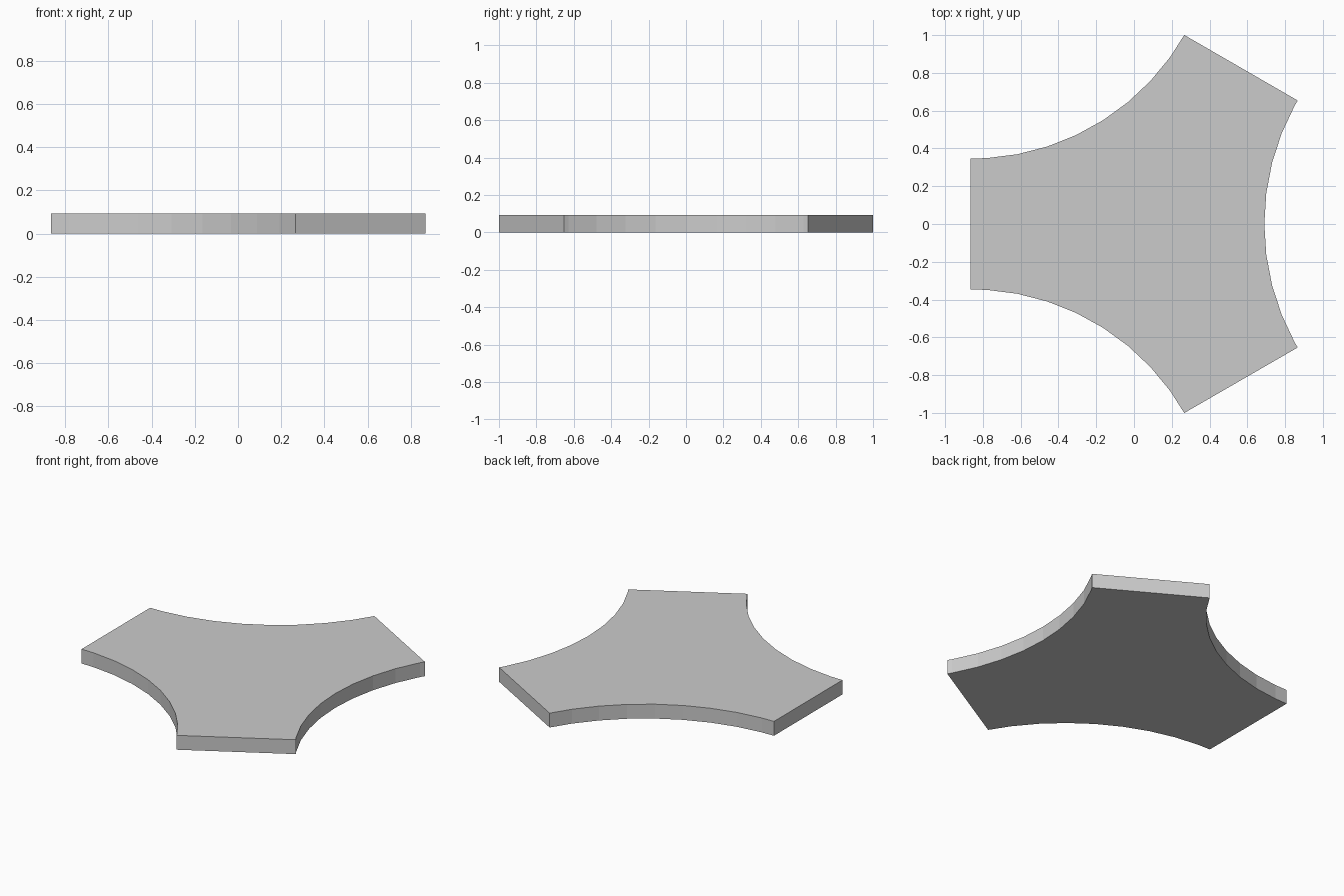
import bpy, bmesh
from math import cos, sin, pi, radians, ceil, floor

if "Cube" in bpy.data.objects:
    bpy.data.objects.remove(bpy.data.objects["Cube"])

CX = 0.089      # centre of the three-fold shape
REACH = 0.955   # centre to each straight end
HALF = 0.347    # half width of each straight end
R = 1.303       # radius of the scooped sides
D = 1.904       # centre to each scoop circle's centre
SIDES = 50      # facets of a full scoop circle
THICK = 0.092

step = 2 * pi / SIDES
outline = []
for k in range(3):
    # straight end of one arm
    a = radians(60 + 120 * k)
    for s in (-HALF, HALF):
        outline.append((CX + REACH * cos(a) - s * sin(a), REACH * sin(a) + s * cos(a)))
    # concave faceted scoop leading to the next arm
    b = a + radians(60)
    ox, oy = CX + D * cos(b), D * sin(b)
    mid, span = b + pi, radians(29.2)
    first, last = ceil((mid - span) / step), floor((mid + span) / step)
    for i in range(last, first - 1, -1):
        outline.append((ox + R * cos(i * step), oy + R * sin(i * step)))

# extrude the outline into a flat plate
bm = bmesh.new()
face = bm.faces.new([bm.verts.new((x, y, 0)) for x, y in outline])
ext = bmesh.ops.extrude_face_region(bm, geom=[face], use_keep_orig=True)
top = [g for g in ext["geom"] if isinstance(g, bmesh.types.BMVert)]
bmesh.ops.translate(bm, verts=top, vec=(0, 0, THICK))
bmesh.ops.recalc_face_normals(bm, faces=bm.faces)
mesh = bpy.data.meshes.new("three_armed_plate")
bm.to_mesh(mesh)
bm.free()
plate = bpy.data.objects.new("three_armed_plate", mesh)
bpy.context.collection.objects.link(plate)
